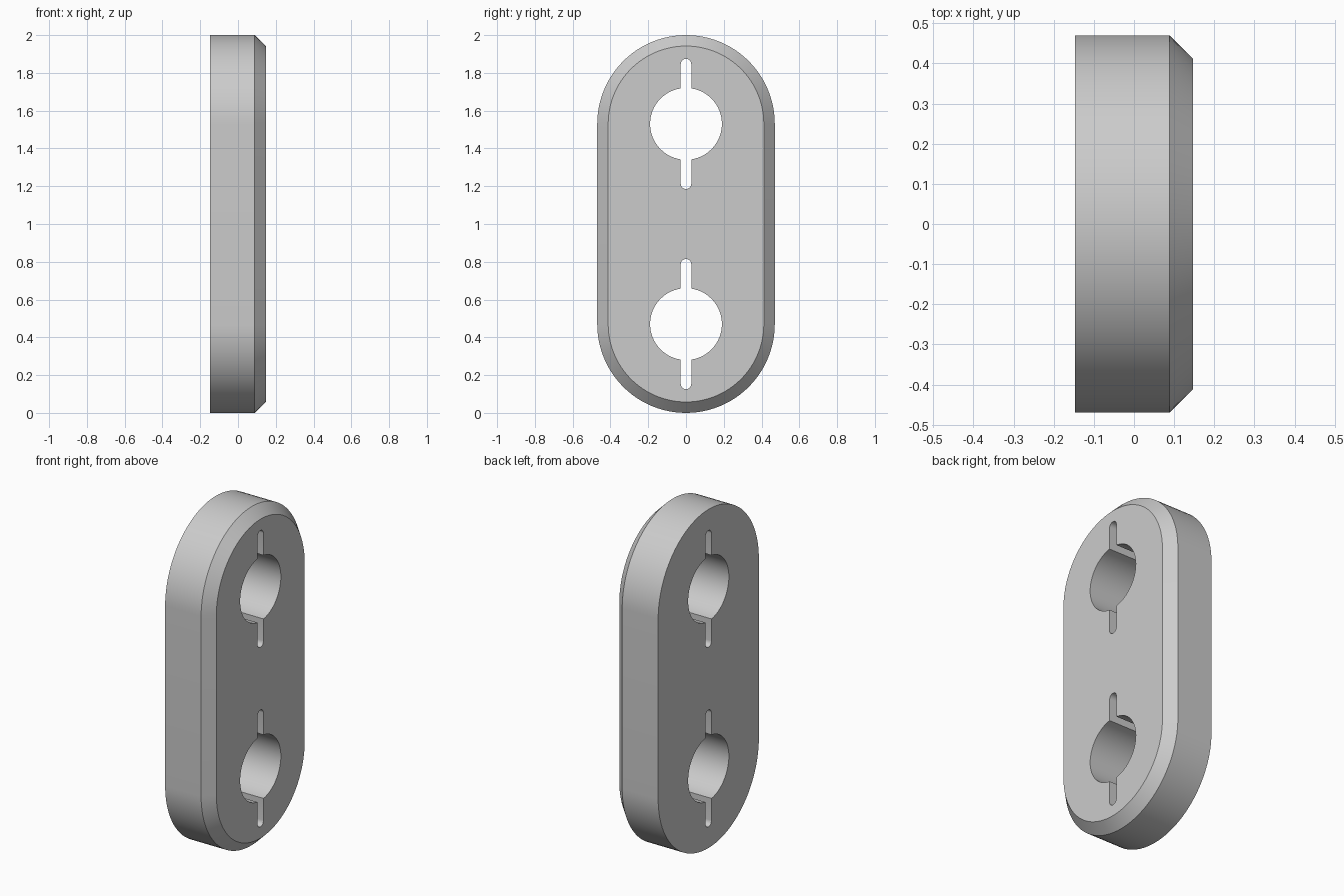
import bpy
import bmesh
from math import asin, cos, sin, pi

cube = bpy.data.objects.get("Cube")
if cube:
    bpy.data.objects.remove(cube, do_unlink=True)

BACK, SHOULDER, FRONT = -0.147, 0.088, 0.147
RADIUS, BEVEL = 0.47, 0.058
CENTRES = (0.47, 1.53)
HOLE, SLOT, REACH = 0.19, 0.028, 0.345


def arc(cy, cz, r, start, end, steps):
    return [(cy + r * cos(start + (end - start) * i / steps),
             cz + r * sin(start + (end - start) * i / steps))
            for i in range(steps + 1)]


def stadium(r):
    return arc(0, CENTRES[1], r, 0, pi, 48) + arc(0, CENTRES[0], r, pi, 2 * pi, 48)


def keyhole(cz):
    # Round hole with a round-ended slot above and below
    gap = asin(SLOT / HOLE)
    tip = REACH - SLOT
    return (arc(0, cz, HOLE, gap - pi / 2, pi / 2 - gap, 32)
            + arc(0, cz + tip, SLOT, 0, pi, 10)
            + arc(0, cz, HOLE, pi / 2 + gap, 3 * pi / 2 - gap, 32)
            + arc(0, cz - tip, SLOT, pi, 2 * pi, 10))


bm = bmesh.new()


def ring(points, x):
    return [bm.verts.new((x, y, z)) for y, z in points]


def walls(a, b):
    for i in range(len(a)):
        j = (i + 1) % len(a)
        bm.faces.new((a[i], a[j], b[j], b[i]))


def cap(loops):
    edges = []
    for loop in loops:
        for i in range(len(loop)):
            pair = (loop[i], loop[(i + 1) % len(loop)])
            edges.append(bm.edges.get(pair) or bm.edges.new(pair))
    bmesh.ops.triangle_fill(bm, use_beauty=True, use_dissolve=False, edges=edges)


# Outer wall and bevelled front rim
rear = ring(stadium(RADIUS), BACK)
shoulder = ring(stadium(RADIUS), SHOULDER)
front = ring(stadium(RADIUS - BEVEL), FRONT)
walls(rear, shoulder)
walls(shoulder, front)

# Slotted holes through the full thickness
rear_loops, front_loops = [rear], [front]
for cz in CENTRES:
    a, b = ring(keyhole(cz), BACK), ring(keyhole(cz), FRONT)
    walls(a, b)
    rear_loops.append(a)
    front_loops.append(b)

# Flat faces
cap(rear_loops)
cap(front_loops)
bmesh.ops.recalc_face_normals(bm, faces=bm.faces)

mesh = bpy.data.meshes.new("slotted_plate")
bm.to_mesh(mesh)
bm.free()
plate = bpy.data.objects.new("slotted_plate", mesh)
bpy.context.collection.objects.link(plate)

# Plain grey material
grey = bpy.data.materials.new("plain_grey")
grey.use_nodes = True
colour = (0.6, 0.6, 0.6, 1)
grey.diffuse_color = colour
grey.node_tree.nodes["Principled BSDF"].inputs["Base Color"].default_value = colour
mesh.materials.append(grey)

bpy.ops.object.select_all(action="DESELECT")
plate.select_set(True)
bpy.context.view_layer.objects.active = plate
bpy.ops.object.shade_smooth_by_angle(angle=pi / 6)
